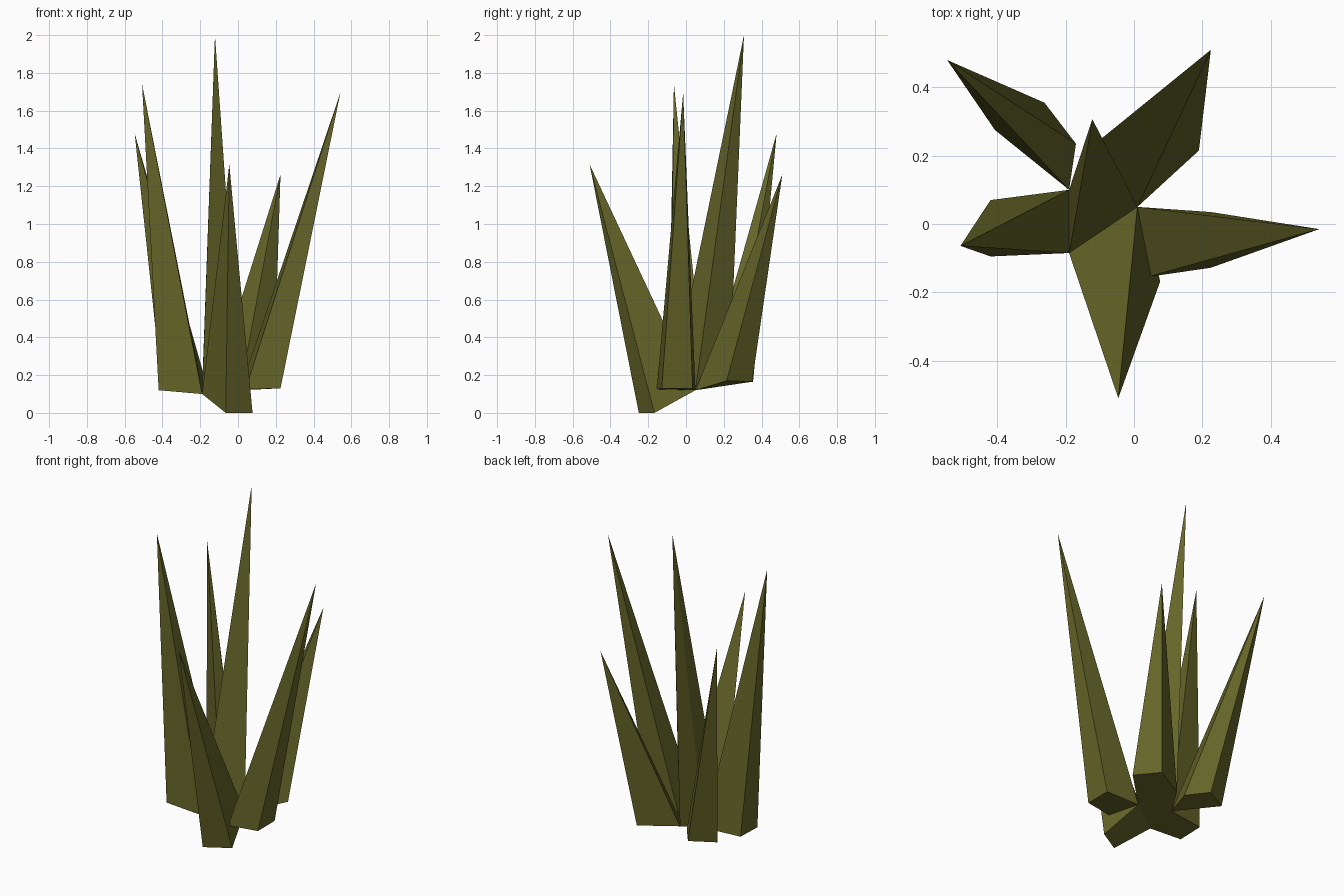
import bpy, bmesh

if "Cube" in bpy.data.objects:
    bpy.data.objects.remove(bpy.data.objects["Cube"])

mat = bpy.data.materials.new("olive_leaf")
mat.diffuse_color = (0.13, 0.13, 0.022, 1)
mat.use_nodes = True
mat.node_tree.nodes["Principled BSDF"].inputs["Base Color"].default_value = mat.diffuse_color


def spike(name, tip, base):
    """Four-sided pointed leaf rising from a tilted quad base."""
    bm = bmesh.new()
    ring = [bm.verts.new(p) for p in base]
    apex = bm.verts.new(tip)
    bm.faces.new(ring)
    for i in range(len(ring)):
        bm.faces.new((ring[i], ring[(i + 1) % len(ring)], apex))
    bmesh.ops.recalc_face_normals(bm, faces=bm.faces)
    me = bpy.data.meshes.new(name)
    bm.to_mesh(me)
    bm.free()
    me.materials.append(mat)
    ob = bpy.data.objects.new(name, me)
    bpy.context.collection.objects.link(ob)


# corners of the central leaf, shared by its neighbours
p1 = (0.01, 0.05, 0.12)
p2 = (-0.19, -0.085, 0.10)
p3 = (-0.19, 0.10, 0.13)
p4 = (-0.12, 0.23, 0.17)

spike("centre_leaf", (-0.122, 0.307, 2.0), [p1, p2, p3, p4])
spike("front_leaf", (-0.046, -0.51, 1.315),
      [p1, p2, (-0.065, -0.25, 0), (0.077, -0.167, 0)])
spike("right_leaf", (0.542, -0.015, 1.695),
      [p1, (0.225, 0.035, 0.13), (0.225, -0.128, 0.13), (0.04, -0.155, 0.125)])
spike("back_right_leaf", (0.225, 0.51, 1.262),
      [p1, (0.19, 0.215, 0.17), (0.09, 0.35, 0.165), p4])
spike("back_left_leaf", (-0.547, 0.48, 1.48),
      [p3, (-0.17, 0.235, 0.165), (-0.262, 0.355, 0.165), (-0.407, 0.275, 0.165)])
spike("left_leaf", (-0.508, -0.064, 1.742),
      [p2, p3, (-0.42, 0.07, 0.125), (-0.42, -0.095, 0.12)])
